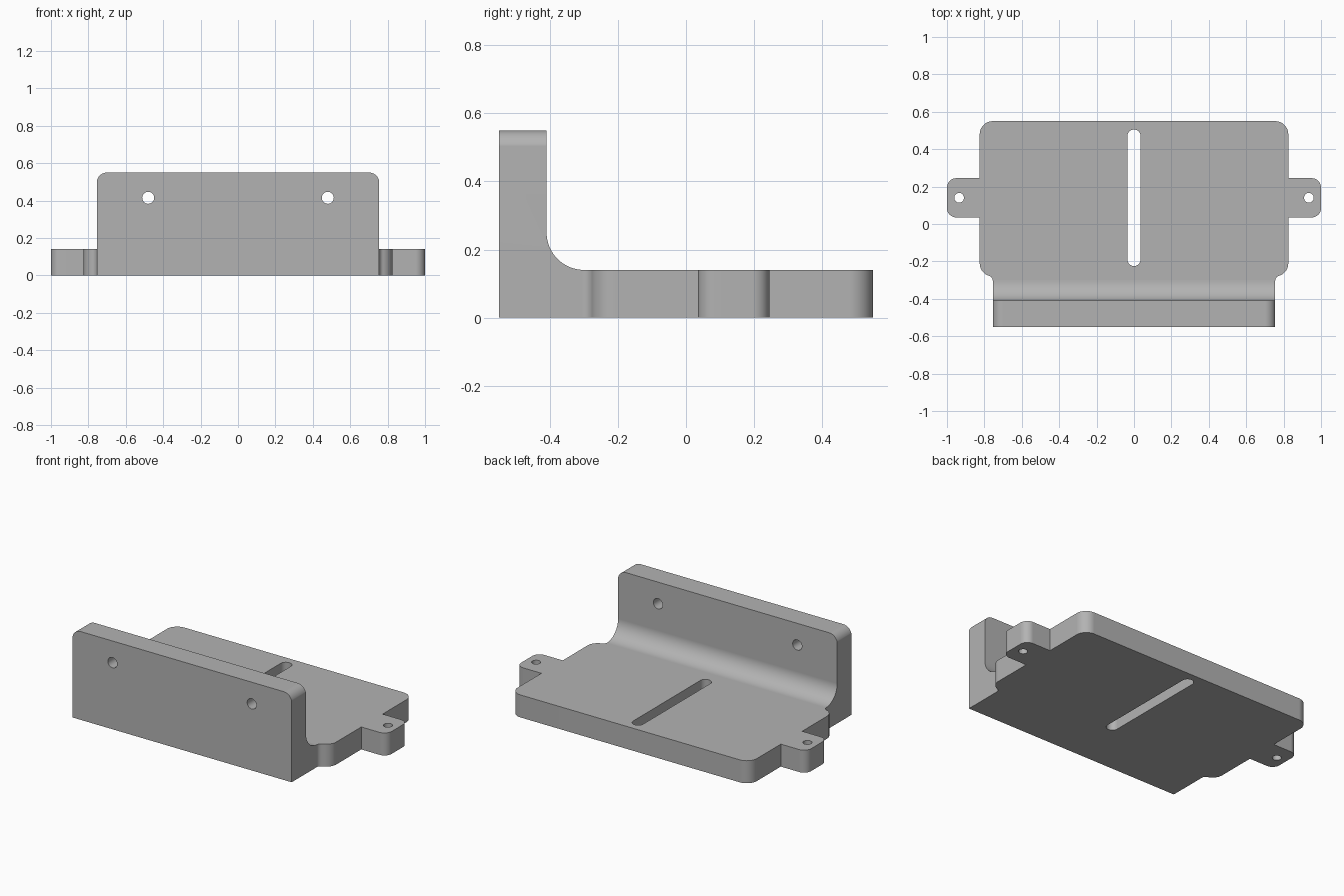
import bpy
from math import tan, radians
from mathutils import Vector, Matrix

if "Cube" in bpy.data.objects:
    bpy.data.objects.remove(bpy.data.objects["Cube"])

grey = bpy.data.materials.new("plain grey")
grey.use_nodes = True
colour = (0.45, 0.45, 0.45, 1)
grey.diffuse_color = colour
grey.node_tree.nodes["Principled BSDF"].inputs["Base Color"].default_value = colour

# Axis mappings for extruding a flat outline (u, v) along w
ALONG_X = lambda u, v, w: (w, u, v)
ALONG_Y = lambda u, v, w: (u, w, v)
ALONG_Z = lambda u, v, w: (u, v, w)


def rounded(corners, steps=10):
    """Outline from (u, v, radius) corners, each replaced by a tangent arc."""
    out = []
    for i, (u, v, r) in enumerate(corners):
        p = Vector((u, v))
        if r == 0:
            out.append(p)
            continue
        a = (Vector(corners[i - 1][:2]) - p).normalized()
        b = (Vector(corners[(i + 1) % len(corners)][:2]) - p).normalized()
        half = a.angle(b) / 2
        reach = r / tan(half)
        centre = p + (a + b).normalized() * (reach ** 2 + r ** 2) ** 0.5
        start = p + a * reach - centre
        sweep = start.angle_signed(p + b * reach - centre)
        for k in range(steps + 1):
            out.append(centre + Matrix.Rotation(-sweep * k / steps, 2) @ start)
    return out


def mirrored(half):
    """Complete a symmetric outline from its +x half."""
    return half + [(-u, v, r) for u, v, r in reversed(half)]


def box(u, v, hu, hv, r):
    return [(u + hu, v - hv, r), (u + hu, v + hv, r), (u - hu, v + hv, r), (u - hu, v - hv, r)]


def prism(name, outline, axis, low, high):
    n = len(outline)
    verts = [axis(p[0], p[1], w) for w in (low, high) for p in outline]
    faces = [list(range(n))[::-1], list(range(n, 2 * n))]
    faces += [(i, (i + 1) % n, n + (i + 1) % n, n + i) for i in range(n)]
    mesh = bpy.data.meshes.new(name)
    mesh.from_pydata(verts, [], faces)
    if axis is ALONG_Y:
        mesh.flip_normals()
    mesh.materials.append(grey)
    obj = bpy.data.objects.new(name, mesh)
    bpy.context.collection.objects.link(obj)
    return obj


def cut(target, cutter, operation):
    mod = target.modifiers.new("cut", "BOOLEAN")
    mod.object, mod.operation, mod.solver = cutter, operation, "EXACT"
    bpy.ops.object.modifier_apply(modifier=mod.name)
    bpy.data.objects.remove(cutter)


# L-shaped section with a filleted inner corner
section = rounded([(-0.55, 0, 0), (0.6, 0, 0), (0.6, 0.14, 0),
                   (-0.41, 0.14, 0.11), (-0.41, 0.6, 0), (-0.55, 0.6, 0)], 16)
bracket = prism("mounting_bracket", section, ALONG_X, -1.1, 1.1)
bpy.context.view_layer.objects.active = bracket
bracket.select_set(True)

# Plan outline: narrow wall foot, curved shoulders, side tabs, rounded back
plan = mirrored([(0.755, -0.6, 0), (0.755, -0.283, 0.03), (0.825, -0.261, 0.069),
                 (0.825, 0.035, 0), (1, 0.035, 0.05), (1, 0.245, 0.05),
                 (0.825, 0.245, 0), (0.825, 0.55, 0.07)])
cut(bracket, prism("plan_cutter", rounded(plan), ALONG_Z, -0.1, 0.7), "INTERSECT")

# Front outline rounds the upper corners of the wall
front = mirrored([(1.1, -0.1, 0), (1.1, 0.45, 0), (0.756, 0.45, 0), (0.756, 0.55, 0.056)])
cut(bracket, prism("front_cutter", rounded(front), ALONG_Y, -0.7, 0.7), "INTERSECT")

# Central slot, tab holes and wall holes
slot = rounded(box(0, 0.14, 0.035, 0.365, 0.0349))
cut(bracket, prism("slot_cutter", slot, ALONG_Z, -0.1, 0.3), "DIFFERENCE")
for side in (-1, 1):
    tab_hole = rounded(box(side * 0.935, 0.14, 0.026, 0.026, 0.0259), 8)
    cut(bracket, prism("tab_hole_cutter", tab_hole, ALONG_Z, -0.1, 0.3), "DIFFERENCE")
    wall_hole = rounded(box(side * 0.48, 0.415, 0.032, 0.032, 0.0319), 8)
    cut(bracket, prism("wall_hole_cutter", wall_hole, ALONG_Y, -0.7, -0.3), "DIFFERENCE")

# Smooth arcs, crisp edges and clean flat faces
bpy.ops.object.shade_smooth_by_angle(angle=radians(30))
weighted = bracket.modifiers.new("clean_normals", "WEIGHTED_NORMAL")
weighted.keep_sharp = True
